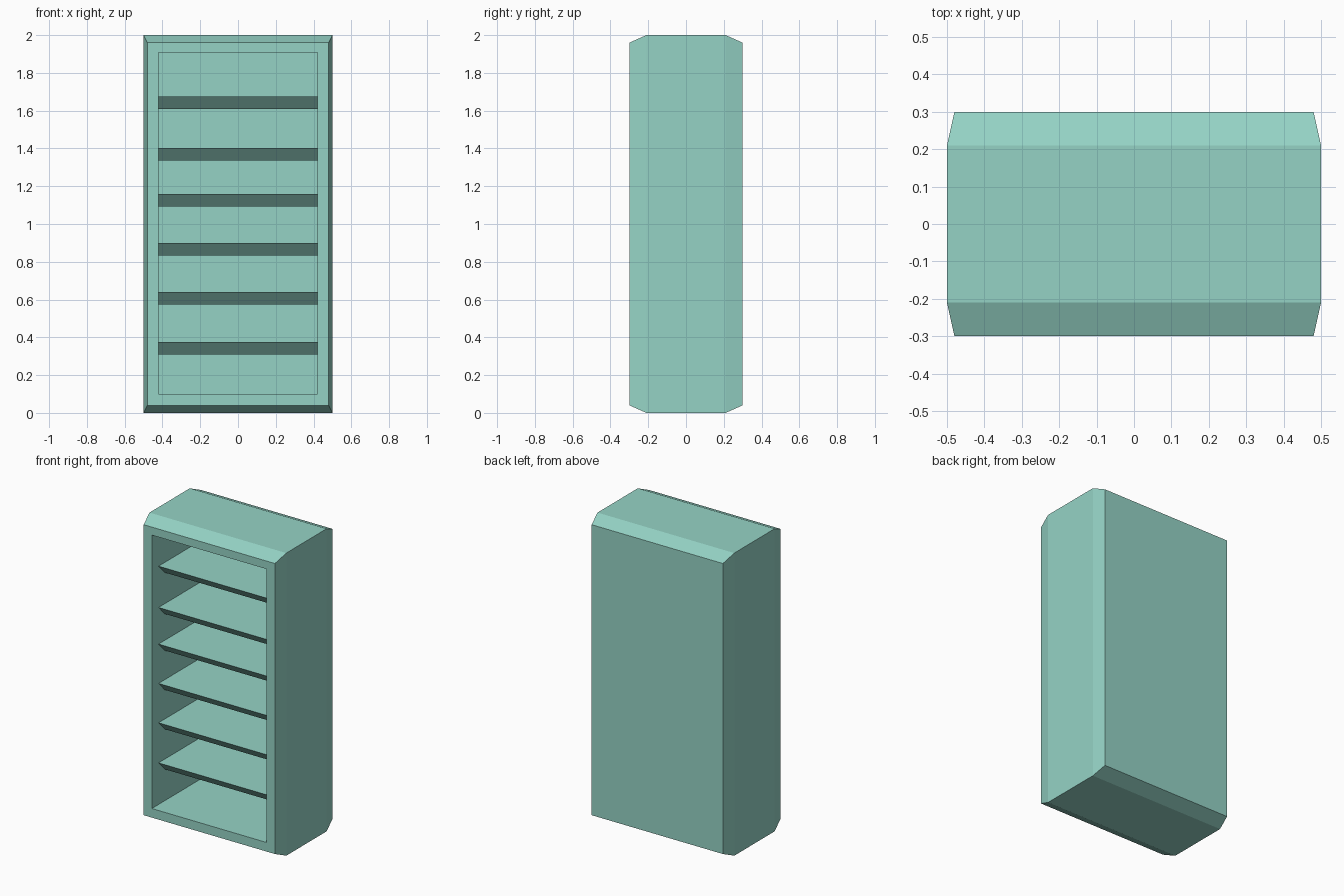
import bpy, bmesh

if "Cube" in bpy.data.objects:
    bpy.data.objects.remove(bpy.data.objects["Cube"])

mint = bpy.data.materials.new("mint green")
mint.diffuse_color = (0.30, 0.65, 0.56, 1.0)
mint.use_nodes = True
mint.node_tree.nodes["Principled BSDF"].inputs["Base Color"].default_value = mint.diffuse_color


def add_object(name, bm):
    bmesh.ops.recalc_face_normals(bm, faces=bm.faces)
    mesh = bpy.data.meshes.new(name)
    bm.to_mesh(mesh)
    bm.free()
    mesh.materials.append(mint)
    obj = bpy.data.objects.new(name, mesh)
    bpy.context.collection.objects.link(obj)
    return obj


def loft(name, rings):
    """Skin a closed shell through equal-sized rings of points."""
    bm = bmesh.new()
    loops = [[bm.verts.new(p) for p in ring] for ring in rings]
    n = len(loops[0])
    for a, b in zip(loops, loops[1:]):
        for i in range(n):
            j = (i + 1) % n
            bm.faces.new((a[i], a[j], b[j], b[i]))
    bm.faces.new(loops[0])
    bm.faces.new(loops[-1])
    return add_object(name, bm)


def rect(half_w, z0, z1, y):
    return [(-half_w, y, z0), (half_w, y, z0), (half_w, y, z1), (-half_w, y, z1)]


# Cabinet shell: inner back, opening, front rim, tapered front and back
INNER_BACK = 0.24
loft("cabinet_shell", [
    rect(0.42, 0.10, 1.907, INNER_BACK),
    rect(0.42, 0.10, 1.907, -0.30),
    rect(0.48, 0.04, 1.96, -0.30),
    rect(0.50, 0.00, 2.00, -0.21),
    rect(0.50, 0.00, 2.00, 0.21),
    rect(0.48, 0.04, 1.96, 0.30),
])

# Shelves with front edges that slope back underneath
for k, top in enumerate((0.375, 0.64, 0.90, 1.16, 1.402, 1.675)):
    low = top - 0.067
    profile = [(-0.23, top), (INNER_BACK, top), (INNER_BACK, low), (-0.165, low)]
    loft(f"shelf_{k + 1}", [[(x, y, z) for y, z in profile] for x in (-0.42, 0.42)])
